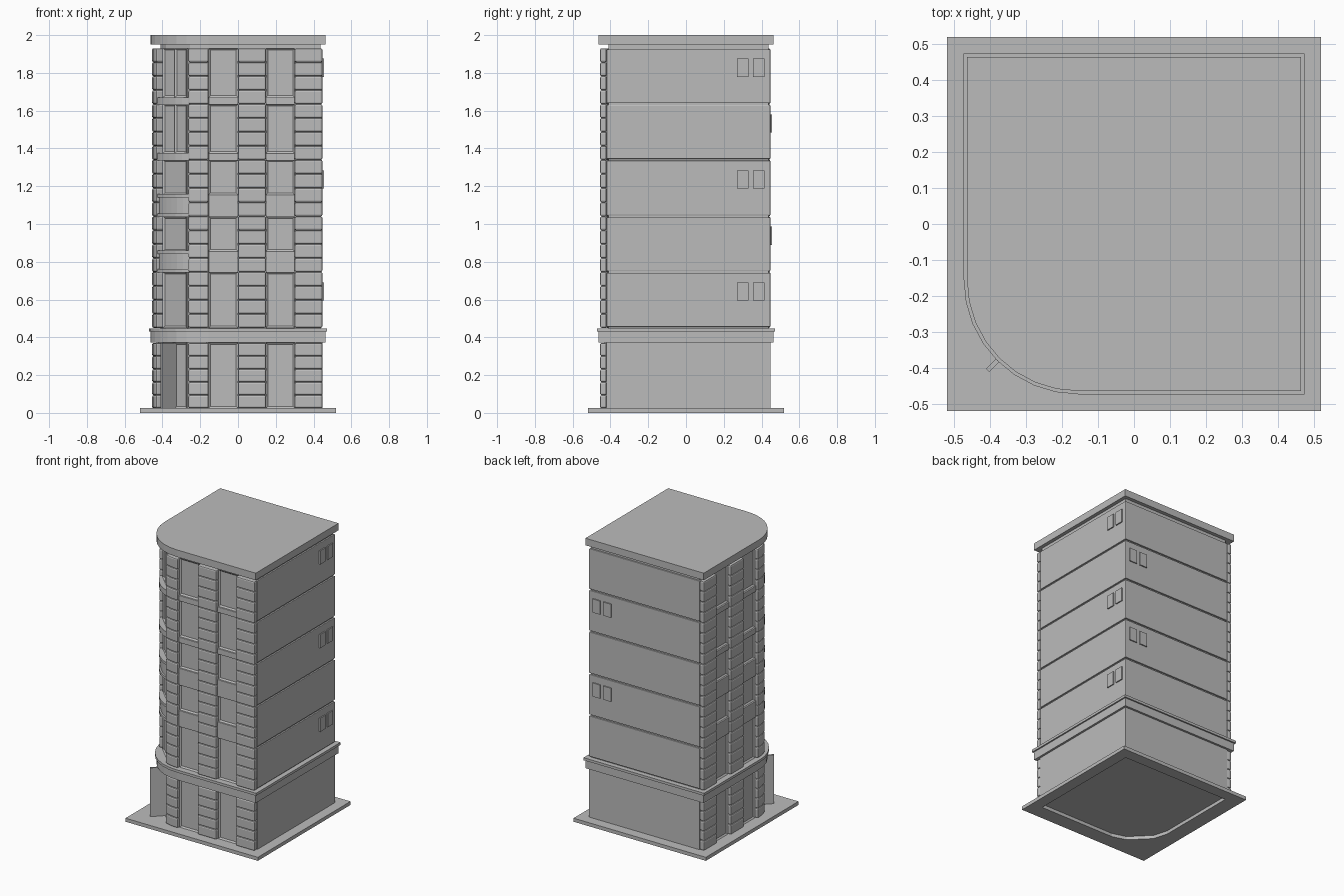
import bpy, bmesh
from math import sin, cos, radians
from mathutils import Matrix, Vector

if "Cube" in bpy.data.objects:
    bpy.data.objects.remove(bpy.data.objects["Cube"])

stone = bpy.data.materials.new("light_grey_stone")
stone.use_nodes = True
grey = (0.5, 0.5, 0.5, 1)
stone.diffuse_color = grey
stone.node_tree.nodes["Principled BSDF"].inputs["Base Color"].default_value = grey

C = -0.155            # centre of the rounded corner, on both axes
WALL = 0.447          # plain wall face
GLASS = -0.42         # recessed window plane
FLOORS = [0.45, 0.746, 1.04, 1.34, 1.635, 1.93]
SILL = [0, 0.11, 0.115, 0.035, 0.035]   # spandrel height on each upper floor


def finish(name, bm, bevel=0):
    bmesh.ops.recalc_face_normals(bm, faces=bm.faces)
    mesh = bpy.data.meshes.new(name)
    bm.to_mesh(mesh)
    bm.free()
    mesh.materials.append(stone)
    ob = bpy.data.objects.new(name, mesh)
    bpy.context.collection.objects.link(ob)
    if bevel:
        mod = ob.modifiers.new("rounded_edges", "BEVEL")
        mod.width, mod.segments = bevel, 2
        mod.limit_method = "ANGLE"
        mod.angle_limit = radians(40)
    return ob


def add_prism(bm, plan, z0, z1):
    low = [bm.verts.new((x, y, z0)) for x, y in plan]
    high = [bm.verts.new((x, y, z1)) for x, y in plan]
    bm.faces.new(low[::-1])
    bm.faces.new(high)
    for i in range(len(plan)):
        j = (i + 1) % len(plan)
        bm.faces.new((low[i], low[j], high[j], high[i]))


def prism(name, plan, z0, z1, bevel=0):
    bm = bmesh.new()
    add_prism(bm, plan, z0, z1)
    return finish(name, bm, bevel)


def swap(plan):
    return [(y, x) for x, y in plan]


def arc(r, a0, a1, n):
    # angle is measured from the front direction towards the side
    steps = [radians(a0 + (a1 - a0) * i / n) for i in range(n + 1)]
    return [(C - r * sin(a), C - r * cos(a)) for a in steps]


def rounded_plan(e):
    return [(e, e), (e, -e)] + arc(e + C, 0, 90, 8) + [(-e, e)]


def core_plan(inset=0):
    w, g = WALL - inset, GLASS + inset
    half = [(w, g), (C, g), (-0.265 + inset, -0.39 + inset)]
    return [(w, w)] + half + swap(half)[::-1]


def ring_sector(r0, r1, a0, a1, n):
    return arc(r1, a0, a1, n) + arc(r0, a0, a1, n)[::-1]


def window(name, a, b, z0, z1, depth=0.012, border=0.014):
    # framed pane standing on the line a-b, with its face sunk into the frame
    a, b = Vector((*a, 0)), Vector((*b, 0))
    along = (b - a).normalized()
    out = along.cross(Vector((0, 0, 1)))
    if out.x + out.y > 0:
        out = -out
    bm = bmesh.new()
    ends = [a - out * 0.005, b - out * 0.005, b + out * depth, a + out * depth]
    add_prism(bm, [p.xy for p in ends], z0, z1)
    bmesh.ops.recalc_face_normals(bm, faces=bm.faces)
    front = max(bm.faces, key=lambda f: f.calc_center_median().dot(out))
    bmesh.ops.inset_region(bm, faces=[front], thickness=border)
    bmesh.ops.translate(bm, verts=front.verts, vec=-out * (depth * 0.7))
    return finish(name, bm)


# base plate with an opening under the tower
base = prism("base_plate", [(-.518, -.518), (.518, -.518), (.518, .518), (-.518, .518)], 0, 0.025)
cutter = prism("base_cutter", core_plan(0.01), -0.1, 0.1)
cutter.hide_render = True
cutter.hide_viewport = True
cut = base.modifiers.new("opening", "BOOLEAN")
cut.operation, cut.object, cut.solver = "DIFFERENCE", cutter, "EXACT"

# inner core and the storey walls, leaving thin grooves between storeys
prism("inner_core", core_plan(0.01), 0.024, 1.96)
prism("ground_storey", core_plan(), 0.025, 0.372)
for i, (z0, z1) in enumerate(zip(FLOORS, FLOORS[1:])):
    prism(f"storey_{i + 1}", core_plan(), z0 + 0.005, z1 - 0.005, 0.004)

# cornice above the ground floor, and the roof
prism("cornice_band", rounded_plan(0.462), 0.372, 0.43)
prism("cornice_ledge", rounded_plan(0.472), 0.43, 0.448)
prism("roof_slab", rounded_plan(0.463), 1.95, 2.0)

# piers of stacked rounded blocks, mirrored onto both facades
courses = [0.025 + 0.069 * i for i in range(6)]
upper = [z0 + (z1 - z0) * k / 4 for z0, z1 in zip(FLOORS, FLOORS[1:]) for k in range(4)]
upper.append(FLOORS[-1])
pier_plans = {
    "outer_pier": [(0.3, -0.455), (WALL, -0.455), (WALL, GLASS), (0.3, GLASS)],
    "middle_pier": [(0, -0.455), (0.148, -0.455), (0.148, -0.41), (0, -0.41)],
    "curved_pier": ring_sector(0.25, 0.3, 0, 21.5, 2),
}
for name, plan in pier_plans.items():
    for side, p in (("front", plan), ("side", swap(plan))):
        bm = bmesh.new()
        for levels in (courses, upper):
            for z0, z1 in zip(levels, levels[1:]):
                add_prism(bm, p, z0, z1)
        finish(f"{side}_{name}", bm, 0.009)

# windows and spandrels between the piers
bays = [(-0.155, 0), (0.148, 0.3)]
for x0, x1 in bays:
    ends = [(x0, GLASS), (x1, GLASS)]
    for side, (a, b) in (("front", ends), ("side", swap(ends))):
        window(f"{side}_ground_window", a, b, 0.025, 0.372)
        for z0, z1, s in zip(FLOORS, FLOORS[1:], SILL):
            window(f"{side}_window", a, b, z0 + s, z1)
            if s:
                plan = [(x0, GLASS), (x1, GLASS), (x1, -0.443), (x0, -0.443)]
                prism(f"{side}_spandrel", plan if side == "front" else swap(plan),
                      z0 - 0.004, z0 + s, 0.003)

# corner glazing across the diagonal, with curved balcony fronts
left, right = Vector((-0.39, -0.265)), Vector((-0.265, -0.39))
middle = (left + right) / 2
window("corner_entrance", left, right, 0.025, 0.372)
for i, (z0, z1, s) in enumerate(zip(FLOORS, FLOORS[1:], SILL)):
    if i < 3:
        window("corner_window", left, right, z0 + s, z1)
    else:
        window("corner_window_left", left, middle, z0 + s, z1)
        window("corner_window_right", middle, right, z0 + s, z1)
    if s > 0.1:
        prism("balcony_slab", ring_sector(0.2, 0.292, 21, 69, 6), z0 - 0.004, z0 + 0.015)
        prism("balcony_panel", ring_sector(0.2, 0.28, 21, 69, 6), z0, z0 + s)
        prism("balcony_rail", ring_sector(0.2, 0.292, 21, 69, 6), z0 + s - 0.015, z0 + s + 0.003)
    elif s:
        prism("balcony_slab", ring_sector(0.2, 0.292, 21, 69, 6), z0 - 0.004, z0 + s)

# open door leaf standing out from the entrance
bm = bmesh.new()
bmesh.ops.create_cube(bm, size=1)
bmesh.ops.scale(bm, verts=bm.verts, vec=(0.115, 0.012, 0.345))
bmesh.ops.rotate(bm, verts=bm.verts, cent=(0, 0, 0), matrix=Matrix.Rotation(radians(45), 3, "Z"))
bmesh.ops.translate(bm, verts=bm.verts, vec=(-0.365, -0.365, 0.1975))
finish("open_door", bm)

# paired small panels on the plain walls, alternating by storey
for i, (z0, z1) in enumerate(zip(FLOORS, FLOORS[1:])):
    zc = (z0 + z1) / 2 + 0.045
    for c in (0.3, 0.385):
        plan = [(WALL - 0.01, c - 0.03), (WALL + 0.008, c - 0.03),
                (WALL + 0.008, c + 0.03), (WALL - 0.01, c + 0.03)]
        on_side = i % 2 == 0
        prism("side_wall_panel" if on_side else "back_wall_panel",
              plan if on_side else swap(plan), zc - 0.048, zc + 0.048)
